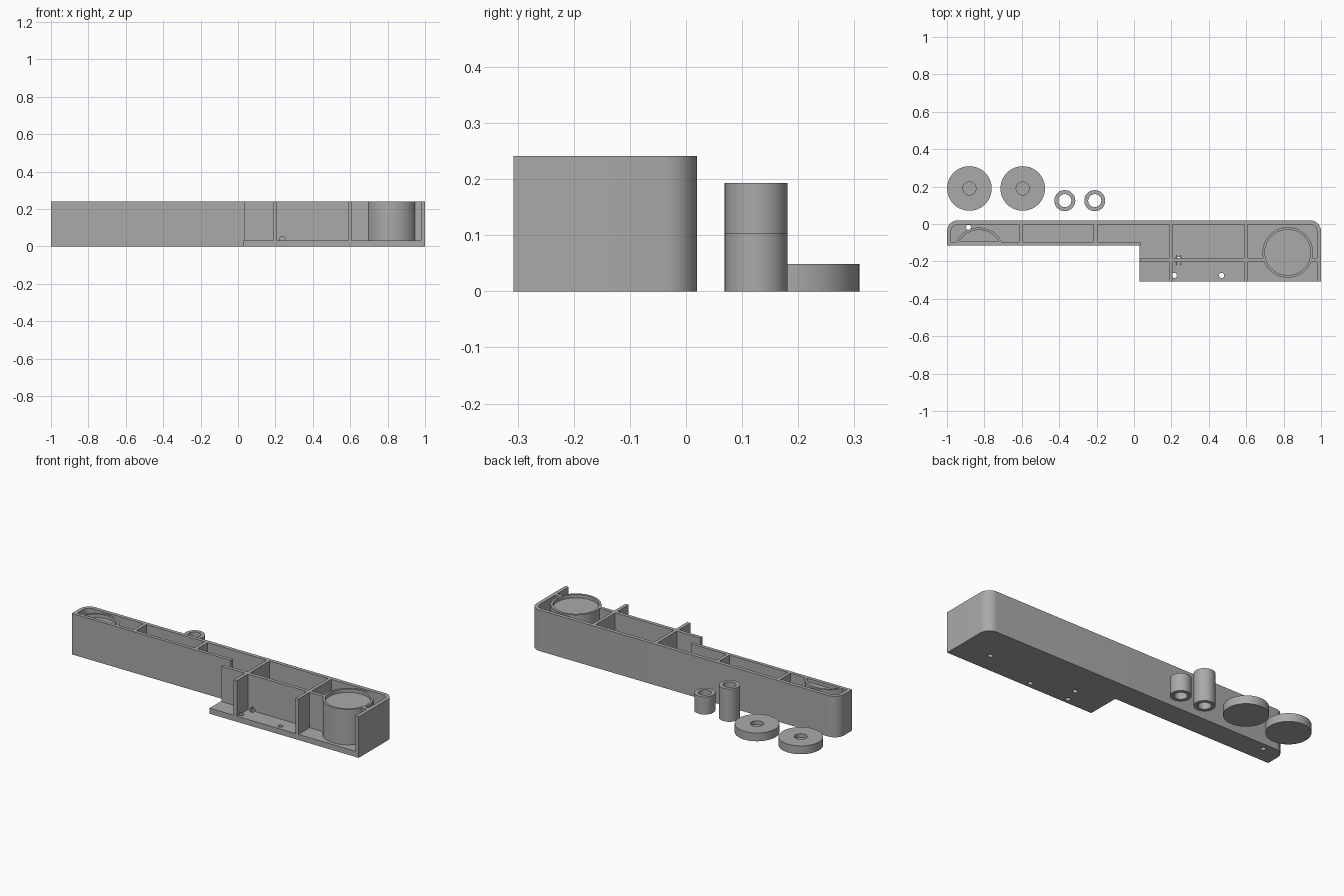
import bpy, bmesh, math

if "Cube" in bpy.data.objects:
    bpy.data.objects.remove(bpy.data.objects["Cube"])

TOP, FLOOR = 0.241, 0.033

grey = bpy.data.materials.new("light grey plastic")
grey.diffuse_color = (0.4, 0.4, 0.4, 1)
grey.use_nodes = True
grey.node_tree.nodes["Principled BSDF"].inputs["Base Color"].default_value = grey.diffuse_color


def arc(cx, cy, r, a0=0, a1=360, n=64):
    """Points along an arc, in degrees; a full turn omits the repeated end."""
    last = n if a1 - a0 == 360 else n + 1
    return [(cx + r * math.cos(math.radians(a0 + (a1 - a0) * i / n)),
             cy + r * math.sin(math.radians(a0 + (a1 - a0) * i / n))) for i in range(last)]


def rect(x0, x1, y0, y1):
    return [(x0, y0), (x1, y0), (x1, y1), (x0, y1)]


def prism(name, points, z0, z1):
    """Vertical extrusion of a closed outline."""
    bm = bmesh.new()
    face = bm.faces.new([bm.verts.new((x, y, z0)) for x, y in points])
    ext = bmesh.ops.extrude_face_region(bm, geom=[face])
    for v in ext["geom"]:
        if isinstance(v, bmesh.types.BMVert):
            v.co.z = z1
    bmesh.ops.recalc_face_normals(bm, faces=bm.faces)
    mesh = bpy.data.meshes.new(name)
    bm.to_mesh(mesh)
    bm.free()
    mesh.materials.append(grey)
    obj = bpy.data.objects.new(name, mesh)
    bpy.context.collection.objects.link(obj)
    return obj


def combine(target, tool, operation):
    """Apply a boolean and remove the tool."""
    bpy.context.view_layer.objects.active = target
    mod = target.modifiers.new("boolean", 'BOOLEAN')
    mod.operation, mod.solver, mod.object = operation, 'EXACT', tool
    bpy.ops.object.modifier_apply(modifier=mod.name)
    bpy.data.objects.remove(tool)


def cut(target, points, z0, z1):
    combine(target, prism("cutter", points, z0, z1), 'DIFFERENCE')


def add(target, points, z0, z1):
    combine(target, prism("addition", points, z0, z1), 'UNION')


def smooth(obj):
    bpy.ops.object.select_all(action='DESELECT')
    obj.select_set(True)
    bpy.context.view_layer.objects.active = obj
    bpy.ops.object.shade_smooth_by_angle(angle=math.radians(30))


# Stepped body with two rounded back corners
outline = ([(-1, -0.115), (0.03, -0.115), (0.03, -0.307), (1, -0.307)]
           + arc(0.94, -0.04, 0.06, 0, 90, 12) + arc(-0.94, -0.04, 0.06, 90, 180, 12))
body = prism("housing_body", outline, 0, TOP)

# Hollow interior, open at the front of the wide half
cavity = ([(-0.978, -0.095), (0.034, -0.095), (0.034, -0.116), (0, -0.116), (0, -0.4), (0.978, -0.4)]
          + arc(0.94, -0.04, 0.038, 0, 90, 12) + arc(-0.94, -0.04, 0.038, 90, 180, 12))
cut(body, cavity, FLOOR, 0.4)

# Cross ribs and long dividing wall
for x, front in ((-0.604, -0.105), (-0.206, -0.105), (0.197, -0.307), (0.598, -0.307)):
    add(body, rect(x - 0.01, x + 0.01, front, 0.01), 0.02, TOP)
add(body, rect(0.034, 0.99, -0.203, -0.182), 0.02, TOP)

# Round posts with shallow recessed tops; the left one is cut off by the front wall
add(body, arc(0.822, -0.152, 0.135), 0.02, TOP)
cut(body, arc(0.822, -0.152, 0.122), TOP - 0.02, 0.4)
add(body, arc(-0.829, -0.154, 0.135, 24, 156), 0.02, TOP)
cut(body, arc(-0.829, -0.154, 0.122, 29, 151), TOP - 0.02, 0.4)

# Floor holes, and a small passage through the dividing wall
for x, y, top in ((-0.885, -0.018, 0.1), (0.215, -0.275, 0.04), (0.468, -0.275, 0.1),
                  (0.238, -0.19, 0.045), (0.81, -0.188, 0.06)):
    cut(body, arc(x, y, 0.014, n=24), -0.1, top)
passage = prism("cutter", arc(0, 0, 0.014, n=24), -0.025, 0.025)
passage.rotation_euler.x = math.pi / 2
passage.location = (0.238, -0.193, 0.04)
combine(body, passage, 'DIFFERENCE')
smooth(body)

# Loose discs with a blind centre hole
for i, x in enumerate((-0.88, -0.595)):
    disc = prism(f"disc_{i + 1}", arc(x, 0.19, 0.119), 0, 0.049)
    cut(disc, arc(x, 0.19, 0.035, n=32), 0.027, 0.1)
    smooth(disc)

# Loose spacer tubes
for name, x, height in (("tall_spacer", -0.37, 0.193), ("short_spacer", -0.21, 0.104)):
    tube = prism(name, arc(x, 0.125, 0.056), 0, height)
    cut(tube, arc(x, 0.125, 0.035, n=32), -0.1, 0.4)
    smooth(tube)
